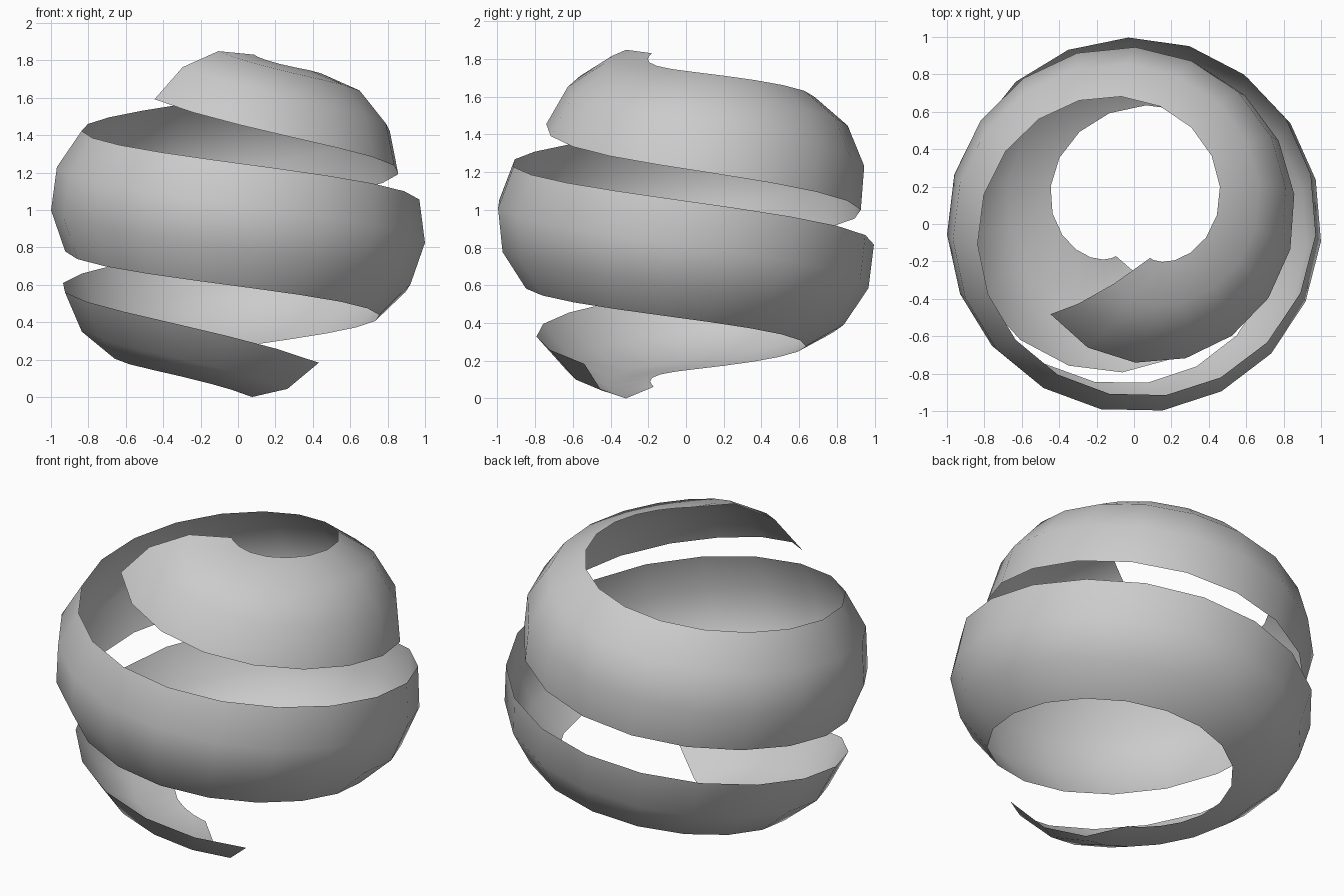
import bpy, bmesh
from math import sin, cos, exp, radians
from mathutils import Vector

if "Cube" in bpy.data.objects:
    bpy.data.objects.remove(bpy.data.objects["Cube"])

STEPS = 41              # segments along the ribbon
U0, U1 = -387.0, 385.0  # winding angle from the front, in degrees
BEND = radians(26.5)    # bend between the strips across the ribbon
ARC = 0.513             # radius of the curved cross-section


def spiral(u):
    """Point on the spherical spiral; descends as it turns counterclockwise."""
    s = u / 387
    lat = radians(-u * (0.135 + 0.0293 * s ** 2 + 0.0035 * s ** 8))
    az = radians(u - 90)
    # the ball is slightly flattened near the end turns
    r = 0.997 - 0.04 * exp(-((abs(u) - 315) / 60) ** 2)
    return r * Vector((cos(lat) * cos(az), cos(lat) * sin(az), sin(lat)))


# Ribbon: a three-sided arc section swept along the spiral
bm = bmesh.new()
rings = []
for i in range(STEPS + 1):
    t = i / STEPS
    u = U0 + (U1 - U0) * t
    p = spiral(u)
    out = p.normalized()
    along = (spiral(u + 1) - spiral(u - 1)).normalized()
    up = out.cross(along).normalized()
    roll = radians(11.5 * t)
    normal = out * cos(roll) - up * sin(roll)
    side = up * cos(roll) + out * sin(roll)
    ring = []
    for k in (-1.5, -0.5, 0.5, 1.5):
        a = k * BEND
        ring.append(bm.verts.new(
            p + normal * ARC * (cos(a) - cos(BEND / 2)) + side * ARC * sin(a)))
    rings.append(ring)

for r, s in zip(rings, rings[1:]):
    for k in range(3):
        bm.faces.new((r[k], s[k], s[k + 1], r[k + 1])).smooth = True

# Stand on the ground and centre
for axis in range(3):
    vals = [v.co[axis] for v in bm.verts]
    shift = min(vals) if axis == 2 else (min(vals) + max(vals)) / 2
    for v in bm.verts:
        v.co[axis] -= shift

mesh = bpy.data.meshes.new("spiral_ribbon")
bm.to_mesh(mesh)
bm.free()
obj = bpy.data.objects.new("spiral_ribbon", mesh)
bpy.context.collection.objects.link(obj)
